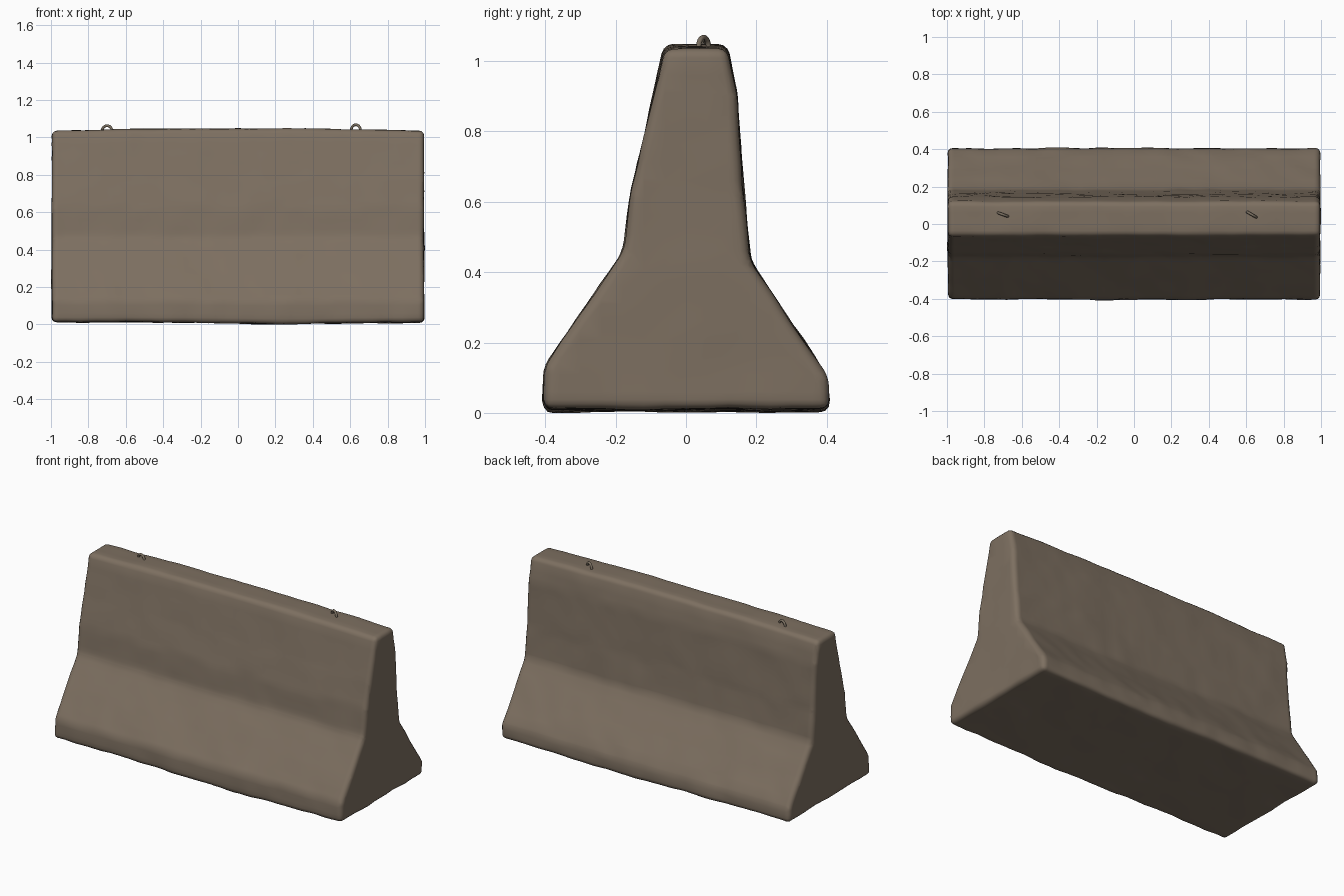
import bpy, bmesh, math
from mathutils import Vector, noise

if "Cube" in bpy.data.objects:
    bpy.data.objects.remove(bpy.data.objects["Cube"])


def material(name, rgb):
    m = bpy.data.materials.new(name)
    m.diffuse_color = (*rgb, 1)
    m.use_nodes = True
    m.node_tree.nodes["Principled BSDF"].inputs["Base Color"].default_value = m.diffuse_color
    return m


concrete = material("weathered_concrete", (0.205, 0.160, 0.118))
steel = material("dull_steel", (0.19, 0.155, 0.115))


def finish(bm, name, mat, angle):
    bmesh.ops.recalc_face_normals(bm, faces=bm.faces)
    me = bpy.data.meshes.new(name)
    bm.to_mesh(me)
    bm.free()
    me.materials.append(mat)
    ob = bpy.data.objects.new(name, me)
    bpy.context.collection.objects.link(ob)
    bpy.ops.object.select_all(action='DESELECT')
    ob.select_set(True)
    bpy.context.view_layer.objects.active = ob
    bpy.ops.object.shade_smooth_by_angle(angle=math.radians(angle))
    return ob


# Barrier body: flared cross-section (y, z) swept along x
PROFILE = [(-0.405, 0.012), (0.408, 0.012), (0.402, 0.10), (0.183, 0.43),
           (0.163, 0.62), (0.145, 0.90), (0.118, 1.035), (-0.062, 1.035),
           (-0.158, 0.62), (-0.178, 0.46), (-0.402, 0.13)]
bm = bmesh.new()
end = bm.faces.new([bm.verts.new((-0.995, y, z)) for y, z in PROFILE])
swept = bmesh.ops.extrude_face_region(bm, geom=[end])
bmesh.ops.translate(bm, vec=(1.99, 0, 0),
                    verts=[v for v in swept["geom"] if isinstance(v, bmesh.types.BMVert)])
bmesh.ops.recalc_face_normals(bm, faces=bm.faces)

# Worn, rounded edges
bmesh.ops.bevel(bm, geom=bm.edges[:], offset=0.026, segments=3, profile=0.5,
                affect='EDGES', clamp_overlap=True)

# Slice into a fine grid so the surface can carry dents
for axis, start, stop, step in ((0, -0.96, 0.97, 0.04), (1, -0.36, 0.37, 0.06), (2, 0.06, 1.0, 0.05)):
    normal = Vector([float(i == axis) for i in range(3)])
    for k in range(int((stop - start) / step) + 1):
        bmesh.ops.bisect_plane(bm, geom=bm.verts[:] + bm.edges[:] + bm.faces[:],
                               plane_co=normal * (start + k * step), plane_no=normal, dist=1e-5)
bmesh.ops.remove_doubles(bm, verts=bm.verts, dist=0.002)

# Gentle crown and sagging base, plus shallow dents, stronger near the foot
bm.normal_update()
moves = []
for v in bm.verts:
    x, y, z = v.co
    dent = noise.noise(v.co * 4.0) * 0.004 + noise.noise(v.co * 11.0) * 0.003
    if z < 0.25:
        dent *= 1.4
    crown = 0.013 * (1 - x * x) * max(0, z - 0.8) / 0.235
    sag = -0.010 * math.exp(-((x - 0.27) / 0.35) ** 2) * max(0, 1 - z / 0.15)
    moves.append((v, v.normal * dent + Vector((0, 0, crown + sag))))
for v, offset in moves:
    v.co += offset
for v in bm.verts:
    v.co.x = max(-1, min(1, v.co.x))
    v.co.z = max(0, v.co.z)
finish(bm, "barrier_body", concrete, 60)


# Lifting loops: bent bars standing on the top face, turned slightly
def lifting_loop(name, x, top, turn):
    bar, radius, sides = 0.0075, 0.028, 8
    path = [(-radius, -0.075)]
    path += [(-radius * math.cos(math.pi * i / 12), radius * math.sin(math.pi * i / 12)) for i in range(13)]
    path += [(radius, -0.075)]
    bm = bmesh.new()
    rings = []
    for i, (u, w) in enumerate(path):
        a = math.pi * min(max(i - 1, 0), 12) / 12
        out = Vector((-math.cos(a), 0, math.sin(a)))
        ring = []
        for s in range(sides):
            t = 2 * math.pi * s / sides
            ring.append(bm.verts.new(Vector((u, 0, w)) + out * bar * math.cos(t)
                                     + Vector((0, bar * math.sin(t), 0))))
        rings.append(ring)
    for a, b in zip(rings, rings[1:]):
        for s in range(sides):
            bm.faces.new((a[s], a[(s + 1) % sides], b[(s + 1) % sides], b[s]))
    bm.faces.new(rings[0])
    bm.faces.new(rings[-1])
    ob = finish(bm, name, steel, 50)
    ob.location = (x, 0.05, top - radius - bar)
    ob.rotation_euler.z = math.radians(turn)


lifting_loop("lifting_loop_left", -0.70, 1.07, -20)
lifting_loop("lifting_loop_right", 0.63, 1.075, -30)
